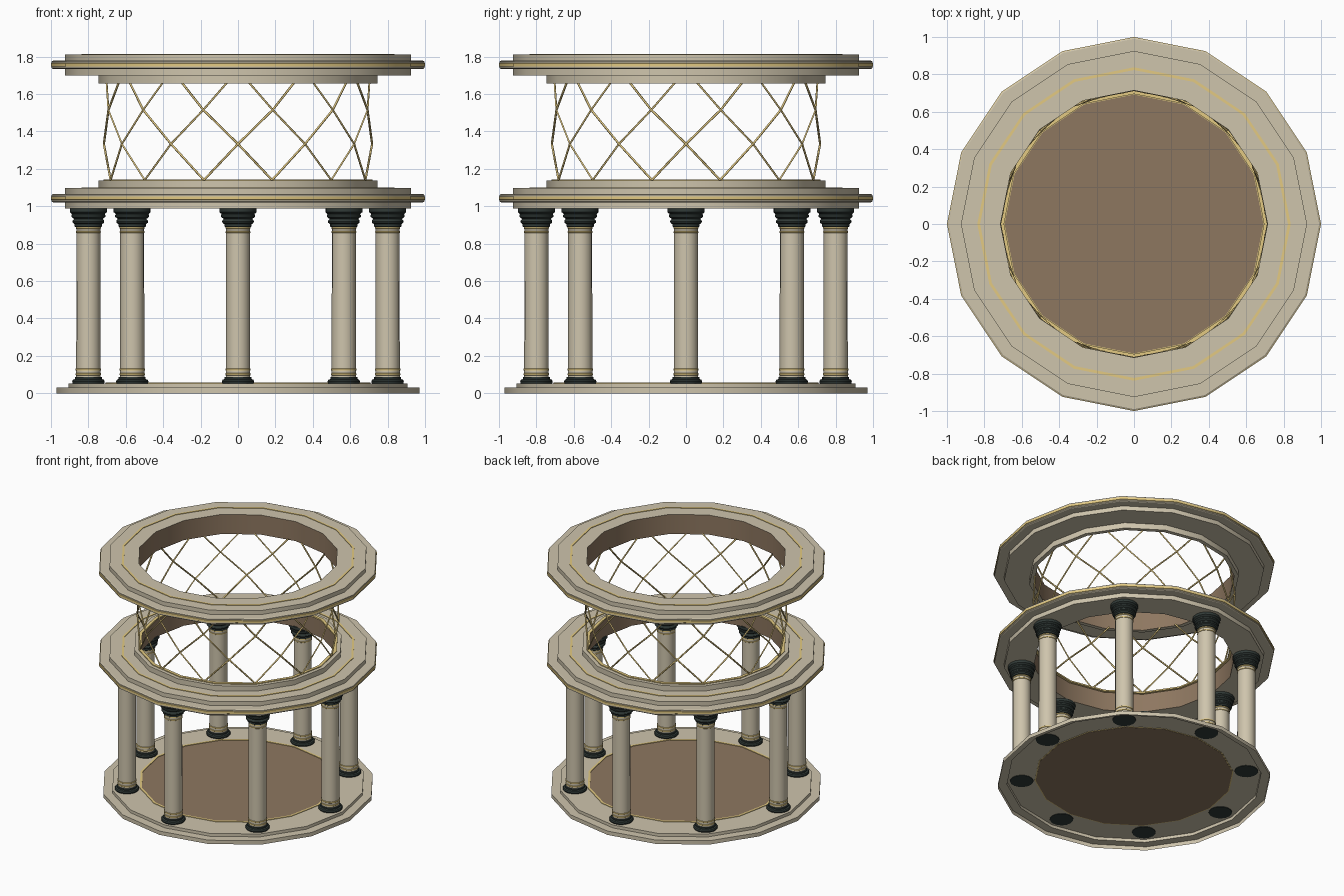
import bpy, bmesh
from math import sin, cos, pi, radians

if "Cube" in bpy.data.objects:
    bpy.data.objects.remove(bpy.data.objects["Cube"])


def material(name, rgb):
    m = bpy.data.materials.new(name)
    m.diffuse_color = (*rgb, 1)
    m.use_nodes = True
    m.node_tree.nodes["Principled BSDF"].inputs["Base Color"].default_value = m.diffuse_color
    return m


MATS = [material("pale stone", (0.62, 0.555, 0.415)),
        material("brown", (0.27, 0.185, 0.117)),
        material("gold", (0.77, 0.59, 0.225)),
        material("dark green bronze", (0.03, 0.042, 0.038))]
STONE, BROWN, GOLD, DARK = range(4)


def lathe(name, profile, sides, ends="loop", loc=(0, 0, 0)):
    """Revolve (radius, z, material of the strip that follows) around z.
    ends: loop = closed section, cap = solid with end caps, open = plain sheet."""
    bm = bmesh.new()
    rows = []
    for r, z, _ in profile:
        rows.append([bm.verts.new((r * cos(2 * pi * i / sides), r * sin(2 * pi * i / sides), z))
                     for i in range(sides)])
    n = len(rows)
    for j in range(n if ends == "loop" else n - 1):
        a, b = rows[j], rows[(j + 1) % n]
        for i in range(sides):
            k = (i + 1) % sides
            f = bm.faces.new((a[i], a[k], b[k], b[i]))
            f.material_index = profile[j][2]
    if ends == "cap":
        for row, m in ((rows[0], profile[0][2]), (rows[-1], profile[-1][2])):
            bm.faces.new(row).material_index = m
    if ends != "open":
        bmesh.ops.recalc_face_normals(bm, faces=bm.faces)
    me = bpy.data.meshes.new(name)
    bm.to_mesh(me)
    bm.free()
    for m in MATS:
        me.materials.append(m)
    ob = bpy.data.objects.new(name, me)
    ob.location = loc
    bpy.context.collection.objects.link(ob)
    bpy.ops.object.select_all(action='DESELECT')
    ob.select_set(True)
    bpy.context.view_layer.objects.active = ob
    bpy.ops.object.shade_smooth_by_angle(angle=radians(30))
    return ob


def trim(name, r0, r1, z0, z1):
    lathe(name, [(r0, z0, GOLD), (r1, z0, GOLD), (r1, z1, GOLD), (r0, z1, GOLD)], 16)


# stepped base, hollow underneath, and floor
lathe("base_ring", [(0.97, 0, STONE), (0.97, 0.03, STONE), (0.905, 0.03, STONE),
                    (0.905, 0.053, STONE), (0.70, 0.053, STONE)], 16, ends="open")
lathe("floor_disc", [(0.70, 0.050, BROWN), (0.70, 0.053, BROWN)], 16, ends="cap")
trim("floor_trim", 0.692, 0.708, 0.051, 0.057)


# stepped cornice: outer band with a gold stripe
def band(z):
    return [(0.925, z, STONE), (0.925, z + 0.034, STONE), (0.99, z + 0.034, STONE),
            (0.996, z + 0.038, STONE), (0.996, z + 0.046, GOLD), (1.0, z + 0.048, GOLD),
            (1.0, z + 0.064, GOLD), (0.996, z + 0.066, STONE), (0.996, z + 0.074, STONE),
            (0.99, z + 0.078, STONE), (0.925, z + 0.078, STONE), (0.925, z + 0.11, STONE)]


lathe("lower_cornice", [(0.714, 0.987, STONE)] + band(0.987) +
      [(0.745, 1.097, STONE), (0.745, 1.137, STONE), (0.714, 1.137, BROWN)], 16)
lathe("upper_cornice", [(0.714, 1.657, STONE), (0.745, 1.657, STONE), (0.745, 1.70, STONE)] +
      band(1.70) + [(0.714, 1.81, BROWN)], 16)
trim("lower_cornice_inner_trim", 0.695, 0.718, 1.132, 1.143)
trim("lower_cornice_top_trim", 0.823, 0.838, 1.092, 1.101)
trim("upper_cornice_top_trim", 0.823, 0.838, 1.805, 1.814)

# eight columns: base, gold bands, shaft, capital
COLUMN = [(0.083, 0.05, DARK), (0.087, 0.062, DARK), (0.083, 0.072, DARK), (0.072, 0.076, DARK),
          (0.072, 0.086, DARK), (0.065, 0.088, STONE),
          (0.065, 0.096, GOLD), (0.068, 0.098, GOLD), (0.068, 0.106, GOLD), (0.065, 0.108, STONE),
          (0.065, 0.121, GOLD), (0.068, 0.123, GOLD), (0.068, 0.131, GOLD), (0.065, 0.133, STONE),
          (0.064, 0.857, GOLD), (0.067, 0.859, GOLD), (0.067, 0.865, GOLD), (0.064, 0.867, STONE),
          (0.064, 0.879, GOLD), (0.067, 0.881, GOLD), (0.067, 0.888, DARK),
          (0.073, 0.892, DARK), (0.073, 0.904, DARK), (0.083, 0.911, DARK), (0.085, 0.918, DARK),
          (0.083, 0.925, DARK), (0.076, 0.932, DARK), (0.091, 0.943, DARK), (0.091, 0.953, DARK),
          (0.087, 0.958, DARK), (0.099, 0.968, DARK), (0.099, 0.989, DARK)]
for i in range(8):
    a = i * pi / 4
    lathe(f"column_{i + 1}", COLUMN, 16, ends="cap",
          loc=(0.8 * cos(a), 0.8 * sin(a), 0))

# diagonal lattice: twelve wires twisting each way, bent where they cross
WIRE = [(0, 0.705, 1.14), (15, 0.717, 1.333), (30, 0.717, 1.515), (40.5, 0.705, 1.665)]
cu = bpy.data.curves.new("lattice", 'CURVE')
cu.dimensions = '3D'
cu.bevel_depth = 0.006
cu.bevel_resolution = 0
for direction in (1, -1):
    for k in range(12):
        sp = cu.splines.new('POLY')
        sp.points.add(len(WIRE) - 1)
        for p, (turn, r, z) in zip(sp.points, WIRE):
            a = radians(15 + 30 * k + direction * turn)
            p.co = (r * cos(a), r * sin(a), z, 1)
cu.materials.append(MATS[GOLD])
lattice = bpy.data.objects.new("lattice", cu)
bpy.context.collection.objects.link(lattice)
bpy.ops.object.select_all(action='DESELECT')
lattice.select_set(True)
bpy.context.view_layer.objects.active = lattice
bpy.ops.object.convert(target='MESH')
